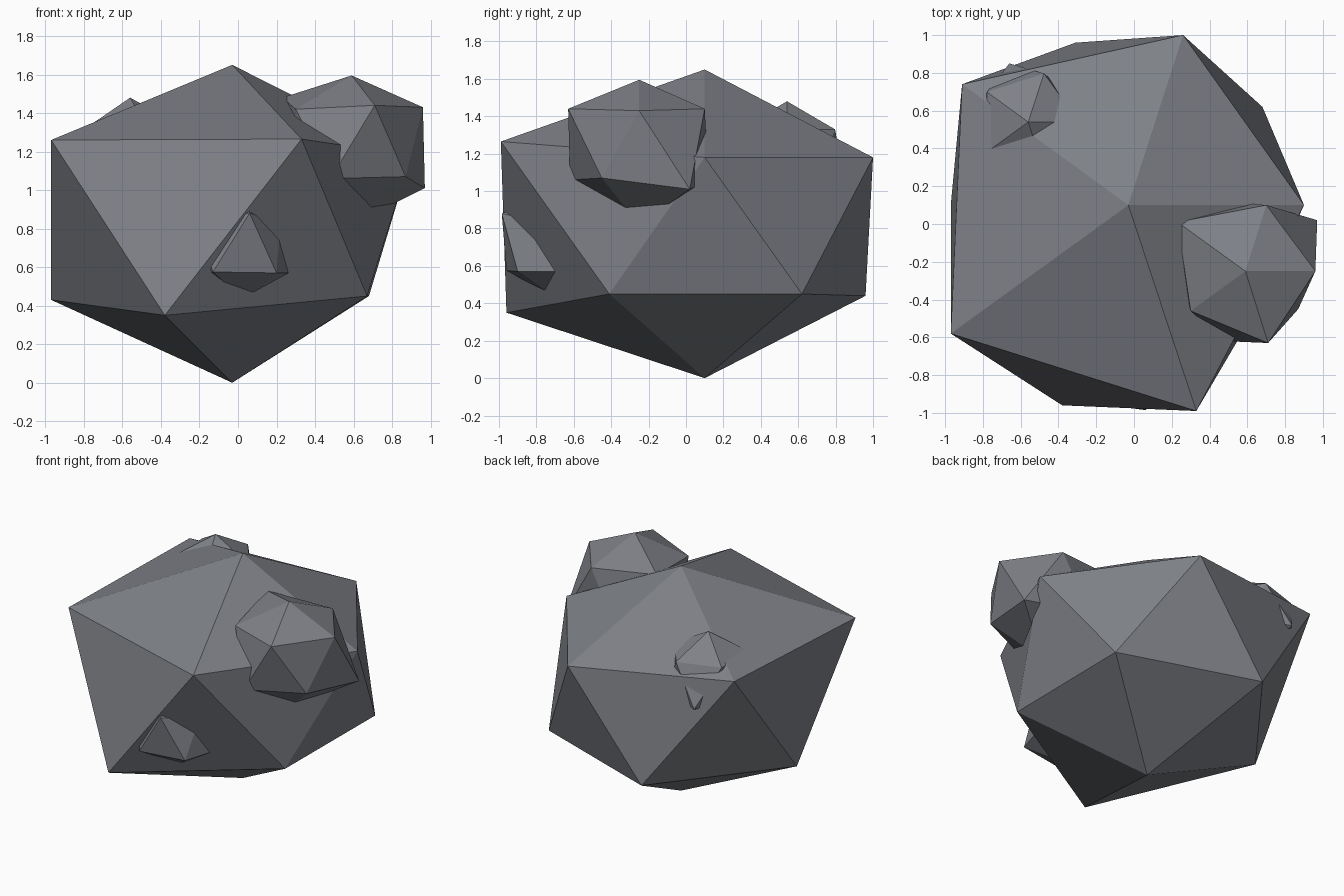
import bpy
import bmesh
import math
from mathutils import Vector

default_cube = bpy.data.objects.get("Cube")
if default_cube:
    bpy.data.objects.remove(default_cube, do_unlink=True)

# One flat stone colour
stone = bpy.data.materials.new("grey_stone")
stone.use_nodes = True
stone_colour = (0.21, 0.22, 0.245, 1.0)
stone.diffuse_color = stone_colour
shader = stone.node_tree.nodes["Principled BSDF"]
shader.inputs["Base Color"].default_value = stone_colour
shader.inputs["Roughness"].default_value = 0.9


def ring(centre_x, centre_y, radius, height, start_degrees):
    """Five evenly spaced points around a vertical axis."""
    points = []
    for step in range(5):
        angle = math.radians(start_degrees + step * 72)
        points.append(Vector((centre_x + radius * math.cos(angle),
                              centre_y + radius * math.sin(angle), height)))
    return points


def rock(name, top, bottom, upper, lower):
    """Twenty-sided stone: two poles joined by two staggered rings."""
    bm = bmesh.new()
    top_vert, bottom_vert = bm.verts.new(top), bm.verts.new(bottom)
    upper_verts = [bm.verts.new(point) for point in upper]
    lower_verts = [bm.verts.new(point) for point in lower]
    for i in range(5):
        following = (i + 1) % 5
        u, u_next = upper_verts[i], upper_verts[following]
        l, l_next = lower_verts[i], lower_verts[following]
        bm.faces.new((top_vert, u, u_next))
        bm.faces.new((u, l, u_next))
        bm.faces.new((u_next, l, l_next))
        bm.faces.new((bottom_vert, l_next, l))
    bmesh.ops.recalc_face_normals(bm, faces=bm.faces)
    mesh = bpy.data.meshes.new(name)
    bm.to_mesh(mesh)
    bm.free()
    mesh.materials.append(stone)
    obj = bpy.data.objects.new(name, mesh)
    bpy.context.collection.objects.link(obj)
    return obj


# Large irregular body
rock("main_rock",
     top=(-0.03, 0.10, 1.65), bottom=(-0.03, 0.10, 0.0),
     upper=[(-0.97, -0.58, 1.26), (0.33, -0.99, 1.265), (0.90, 0.10, 1.18),
            (0.26, 1.0, 1.18), (-0.91, 0.74, 1.28)],
     lower=[(-0.38, -0.96, 0.35), (0.67, -0.41, 0.45), (0.68, 0.62, 0.45),
            (-0.31, 0.96, 0.44), (-0.97, 0.10, 0.43)])

# Medium boulder on the upper shoulder
rock("shoulder_rock",
     top=(0.59, -0.25, 1.595), bottom=(0.59, -0.25, 0.82),
     upper=[(0.30, -0.46, 1.42), (0.71, -0.63, 1.44), (0.96, -0.25, 1.43),
            (0.70, 0.10, 1.44), (0.23, 0.01, 1.48)],
     lower=[(0.48, -0.62, 1.06), (0.87, -0.45, 1.07), (0.97, 0.02, 1.01),
            (0.48, 0.12, 1.05), (0.24, -0.25, 1.05)])

# Small chip low on the front
front_upper = ring(0.03, -0.70, 0.27, 0.85, -90)
front_upper[0] = Vector((0.06, -0.985, 0.88))
front_upper[1] = Vector((0.22, -0.76, 0.83))
front_lower = ring(0.03, -0.70, 0.27, 0.57, -54)
front_lower[0] = Vector((0.20, -0.90, 0.57))
front_lower[4] = Vector((-0.13, -0.96, 0.575))
rock("front_chip", (0.03, -0.70, 1.0), (0.03, -0.70, 0.43),
     front_upper, front_lower)

# Small chip near the top at the back, with one corner poking out behind
back_upper = ring(-0.56, 0.54, 0.27, 1.33, 72)
back_lower = ring(-0.56, 0.54, 0.26, 1.06, 108)
back_lower[0] = Vector((-0.66, 0.85, 1.05))
rock("back_chip", (-0.56, 0.54, 1.48), (-0.56, 0.54, 0.9),
     back_upper, back_lower)
